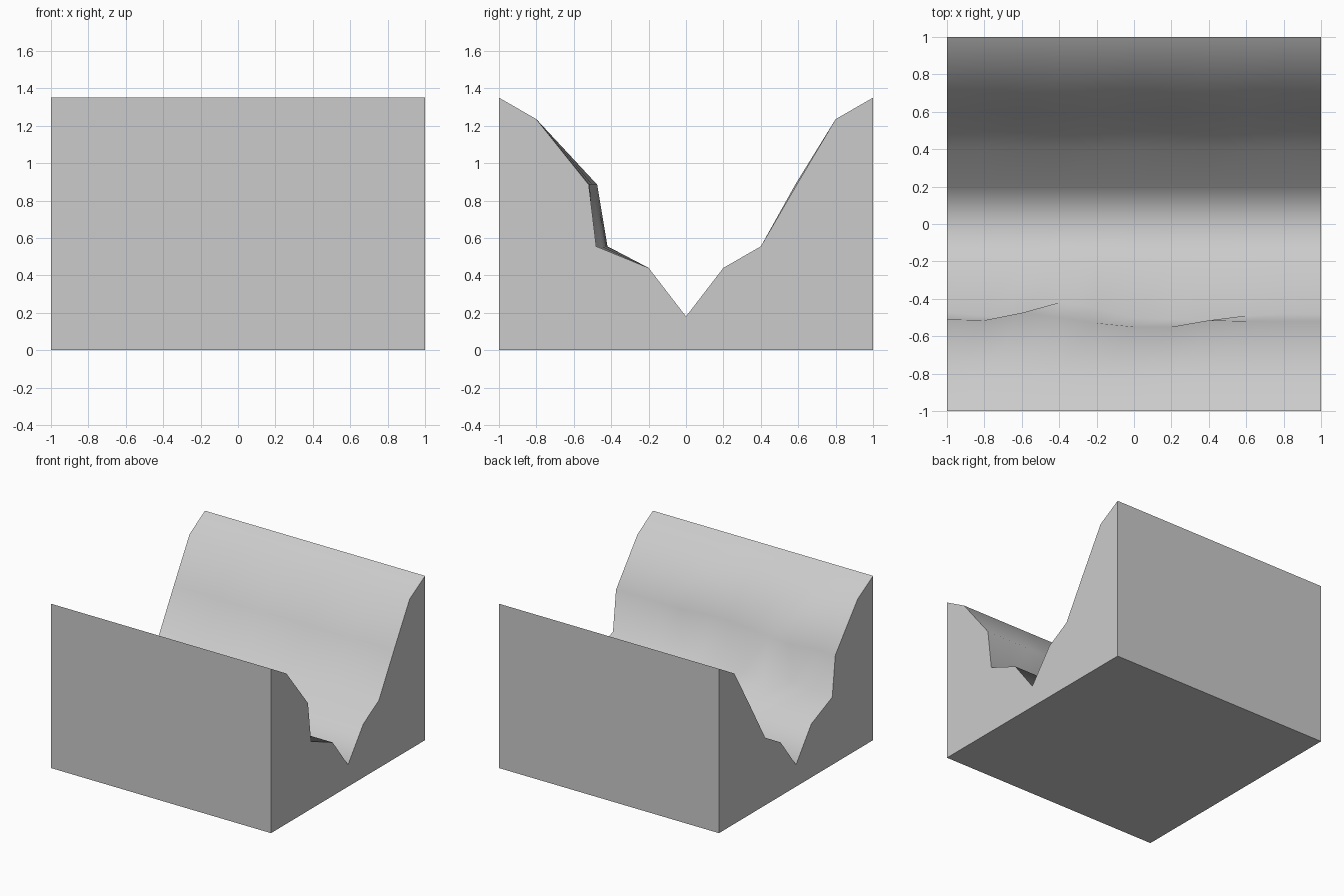
import bpy
import bmesh
import math

cube = bpy.data.objects.get("Cube")
if cube:
    bpy.data.objects.remove(cube, do_unlink=True)

stone = bpy.data.materials.new("plain_grey")
stone.use_nodes = True
grey = (0.6, 0.6, 0.6, 1.0)
stone.diffuse_color = grey
stone.node_tree.nodes["Principled BSDF"].inputs["Base Color"].default_value = grey

# Valley cross-section (y, z) from the front rim to the back rim
profile = [(-1, 1.35), (-0.8, 1.235), (-0.52, 0.885), (-0.48, 0.555), (-0.2, 0.44),
           (0, 0.18), (0.2, 0.44), (0.4, 0.555), (0.595, 0.89), (0.8, 1.235), (1, 1.35)]
COLS = 11
BROW, LEDGE, SLOPE = 2, 3, 8

# Sideways erosion of the rock wall, one shift per column
shifts = {
    BROW: [.01, .005, .045, .02, -.01, -.03, -.03, .005, 0, 0, 0],
    LEDGE: [.01, -.01, -.035, .06, .03, -.02, -.03, -.04, -.01, 0, 0],
    SLOPE: [.008 * math.sin(math.tau * i / 4) for i in range(COLS)],
}

bm = bmesh.new()
rows = []
for r, (y, z) in enumerate(profile):
    shift = shifts.get(r, [0] * COLS)
    rows.append([bm.verts.new((-1 + 0.2 * i, y + shift[i], z)) for i in range(COLS)])

# Smooth valley surface
for low, high in zip(rows, rows[1:]):
    for i in range(COLS - 1):
        for tri in ((low[i], low[i + 1], high[i + 1]), (low[i], high[i + 1], high[i])):
            bm.faces.new(tri).smooth = True

# Flat block sides and base
fl, fr, br, bl = [bm.verts.new((x, y, 0)) for x, y in ((-1, -1), (1, -1), (1, 1), (-1, 1))]
outer = [
    [fl, fr] + rows[0][::-1],
    [br, bl] + rows[-1],
    [fr, br] + [row[-1] for row in reversed(rows)],
    [bl, fl] + [row[0] for row in rows],
    [fl, bl, br, fr],
]
for loop in outer:
    face = bm.faces.new(loop)
    face.smooth = False
    for edge in face.edges:
        edge.smooth = False

mesh = bpy.data.meshes.new("valley_block")
bm.to_mesh(mesh)
bm.free()
mesh.materials.append(stone)
block = bpy.data.objects.new("valley_block", mesh)
bpy.context.collection.objects.link(block)
